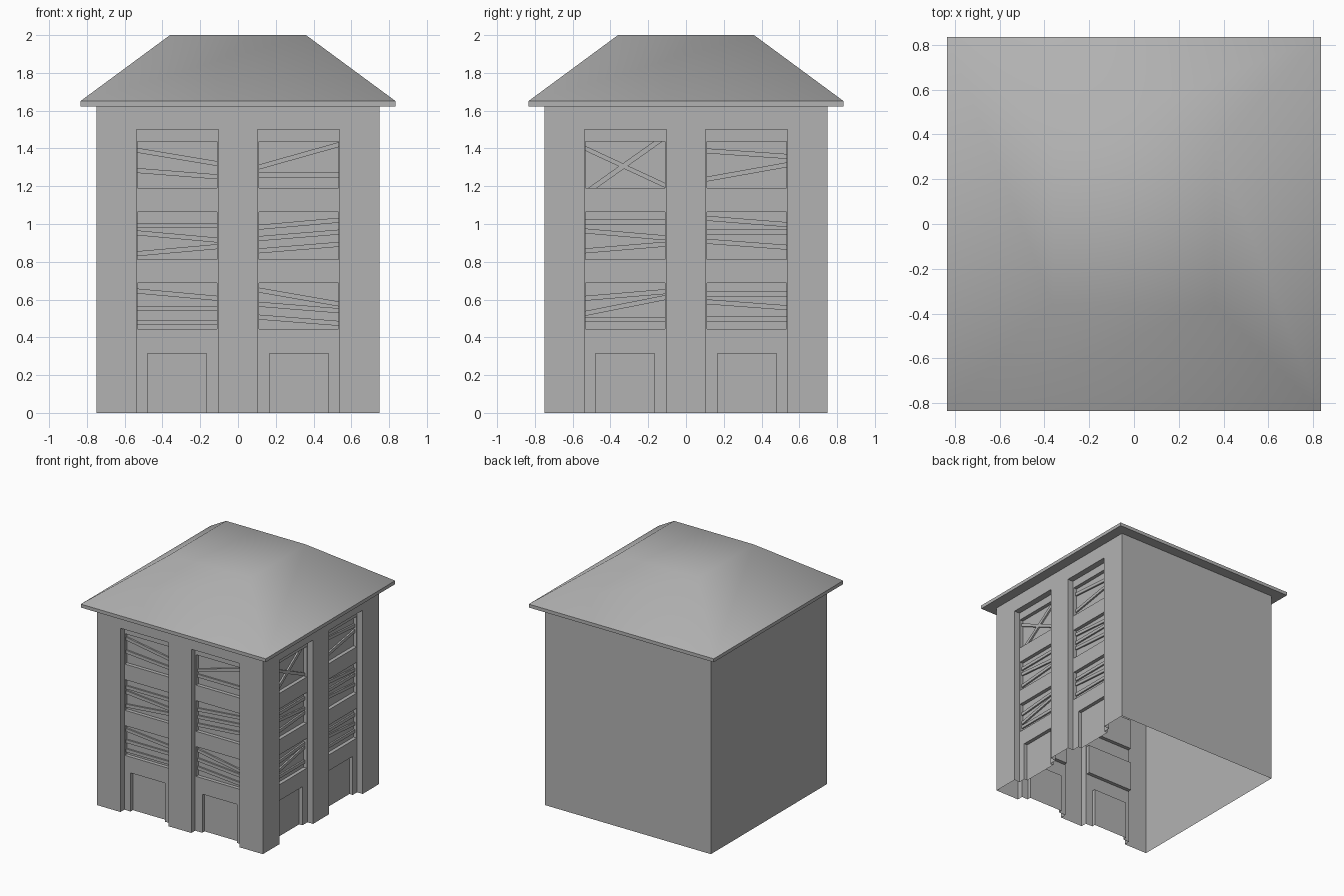
import bpy, bmesh, math

if "Cube" in bpy.data.objects:
    bpy.data.objects.remove(bpy.data.objects["Cube"])

H, EAVE = 0.75, 1.622          # half width of the tower, wall height
FACE, BACK = 0.05, 0.08        # depth of the bay recess and of its openings
PLANK = 0.067                  # depth of the plank fronts
TOP, DOOR = 1.5, 0.315         # top of the bays and of the doorways
ROWS = [(1.19, 1.438), (0.813, 1.063), (0.445, 0.688)]
BAYS = [(-0.537, -0.103), (0.103, 0.537)]
WINDOWS = [(-0.532, -0.112), (0.112, 0.532)]
DOORS = [(-0.48, -0.168), (0.168, 0.48)]


def make(name, bm, turn=0):
    mesh = bpy.data.meshes.new(name)
    bm.to_mesh(mesh)
    bm.free()
    ob = bpy.data.objects.new(name, mesh)
    bpy.context.collection.objects.link(ob)
    ob.rotation_euler.z = turn
    return ob


def depth_at(u, z):
    for i in range(2):
        if BAYS[i][0] < u < BAYS[i][1] and z < TOP:
            window = WINDOWS[i][0] < u < WINDOWS[i][1] and any(a < z < b for a, b in ROWS)
            door = DOORS[i][0] < u < DOORS[i][1] and z < DOOR
            return BACK if window or door else FACE
    return 0.0


# Wall with two recessed bays, each with three windows and a doorway
def bay_wall(name, turn):
    us = sorted({-H, H, *(v for s in (BAYS, WINDOWS, DOORS) for p in s for v in p)})
    zs = sorted({0, DOOR, TOP, EAVE, *(v for p in ROWS for v in p)})
    bm = bmesh.new()

    def quad(*pts):
        bm.faces.new([bm.verts.new((u, d - H, z)) for u, z, d in pts])

    for i in range(len(us) - 1):
        for j in range(len(zs) - 1):
            u0, u1, z0, z1 = us[i], us[i + 1], zs[j], zs[j + 1]
            um, zm = (u0 + u1) / 2, (z0 + z1) / 2
            a = depth_at(um, zm)
            quad((u0, z0, a), (u1, z0, a), (u1, z1, a), (u0, z1, a))
            if i + 2 < len(us):
                b = depth_at((u1 + us[i + 2]) / 2, zm)
                if a != b:
                    quad((u1, z0, a), (u1, z0, b), (u1, z1, b), (u1, z1, a))
            if j + 2 < len(zs):
                b = depth_at(um, (z1 + zs[j + 2]) / 2)
                if a != b:
                    quad((u0, z1, a), (u1, z1, a), (u1, z1, b), (u0, z1, b))
    bmesh.ops.remove_doubles(bm, verts=bm.verts, dist=1e-4)
    bmesh.ops.dissolve_limit(bm, angle_limit=0.01, verts=bm.verts, edges=bm.edges)
    make(name, bm, turn)


# Planks: (left height, right height) per board, per window
def planks(name, boards, turn, extra=()):
    bars = list(extra)
    for k, window in enumerate(boards):
        u0, u1 = WINDOWS[k % 2]
        for zl, zr in window:
            bars.append(((u0, zl), (u1, zr), (0, 0.013)))
    bm = bmesh.new()
    for (ua, za), (ub, zb), (wu, wz) in bars:
        outline = [(ua - wu, za - wz), (ub - wu, zb - wz), (ub + wu, zb + wz), (ua + wu, za + wz)]
        face = bm.faces.new([bm.verts.new((u, PLANK - H, z)) for u, z in outline])
        out = bmesh.ops.extrude_face_region(bm, geom=[face], use_keep_orig=True)
        for v in out["geom"]:
            if isinstance(v, bmesh.types.BMVert):
                v.co.y = BACK - H
    bmesh.ops.recalc_face_normals(bm, faces=bm.faces)
    make(name, bm, turn)


front = [[(1.39, 1.32), (1.283, 1.25)], [(1.302, 1.42), (1.26, 1.26)],
         [(0.993, 0.993), (0.953, 0.915), (0.843, 0.88)],
         [(0.983, 1.02), (0.923, 0.957), (0.858, 0.892)],
         [(0.645, 0.607), (0.553, 0.553), (0.478, 0.478)],
         [(0.65, 0.577), (0.575, 0.541), (0.507, 0.474)]]
right = [[(1.4, 1.205)], [(1.387, 1.358), (1.238, 1.313)],
         [(1.01, 1.01), (0.963, 0.927), (0.858, 0.893)],
         [(1.03, 0.997), (0.957, 0.957), (0.908, 0.877)],
         [(0.607, 0.642), (0.527, 0.61), (0.493, 0.493)],
         [(0.63, 0.63), (0.588, 0.557), (0.497, 0.497)]]
cross = [((-0.496, 1.19), (-0.146, 1.438), (0.023, 0))]

bay_wall("front_wall", 0)
bay_wall("right_wall", math.pi / 2)
planks("front_planks", front, 0)
planks("right_planks", right, math.pi / 2, cross)

# Plain back and left walls
for name, turn in (("back_wall", math.pi), ("left_wall", -math.pi / 2)):
    bm = bmesh.new()
    bm.faces.new([bm.verts.new((x, -H, z)) for x, z in ((-H, 0), (H, 0), (H, EAVE), (-H, EAVE))])
    make(name, bm, turn)

# Roof: eave ring, thin edge, hipped slopes and flat top
bm = bmesh.new()
rings = [[bm.verts.new((sx * r, sy * r, z)) for sx, sy in ((-1, -1), (1, -1), (1, 1), (-1, 1))]
         for r, z in ((H, EAVE), (0.835, EAVE), (0.835, 1.65), (0.36, 2.0))]
for lo, hi in zip(rings, rings[1:]):
    for i in range(4):
        j = (i + 1) % 4
        bm.faces.new((lo[i], lo[j], hi[j], hi[i]))
bm.faces.new(rings[-1])
roof = make("roof", bm)
bpy.context.view_layer.objects.active = roof
roof.select_set(True)
bpy.ops.object.shade_smooth_by_angle(angle=math.radians(52))

# Dark grey finish on every part
grey = bpy.data.materials.new("dark_grey")
grey.diffuse_color = (0.45, 0.45, 0.45, 1)
grey.use_nodes = True
grey.node_tree.nodes["Principled BSDF"].inputs["Base Color"].default_value = grey.diffuse_color
for ob in bpy.context.collection.objects:
    ob.data.materials.append(grey)
